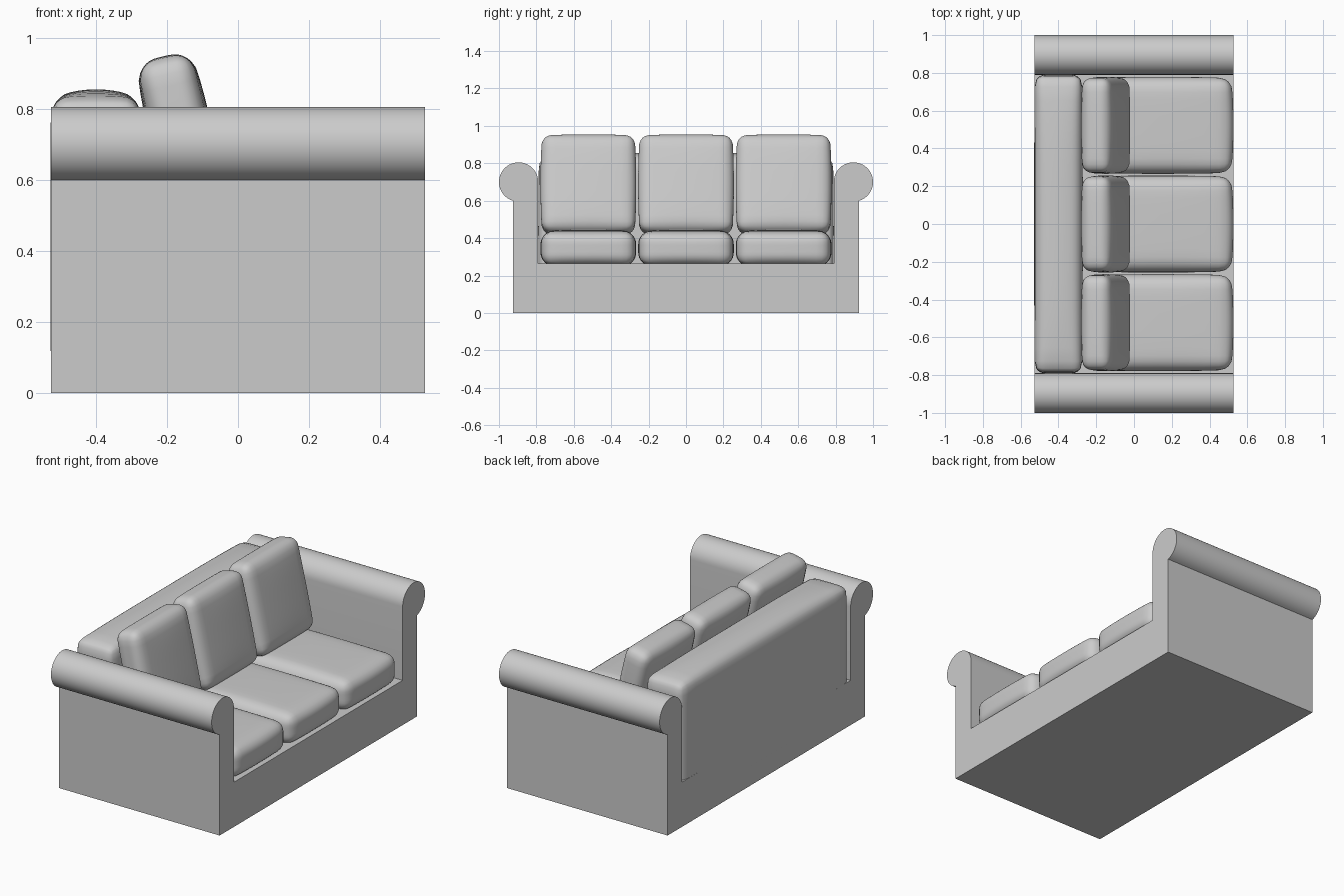
import bpy, bmesh
from math import sin, cos, pi, radians
from mathutils import Vector, Matrix

if "Cube" in bpy.data.objects:
    bpy.data.objects.remove(bpy.data.objects["Cube"])


def finish(bm, name, angle=35):
    bmesh.ops.recalc_face_normals(bm, faces=bm.faces[:])
    for f in bm.faces:
        f.smooth = True
    me = bpy.data.meshes.new(name)
    bm.to_mesh(me)
    bm.free()
    me.set_sharp_from_angle(angle=radians(angle))
    ob = bpy.data.objects.new(name, me)
    bpy.context.collection.objects.link(ob)
    return ob


def cushion(name, center, size, r, crown, tilt=0.0):
    """Rounded box whose faces swell by crown[axis]; size includes the swell."""
    bm = bmesh.new()
    bmesh.ops.create_cube(bm, size=2)
    bmesh.ops.subdivide_edges(bm, edges=bm.edges[:], cuts=15, use_grid_fill=True)
    half = [s / 2 - c for s, c in zip(size, crown)]
    for v in bm.verts:
        t = [sin(pi / 2 * c) for c in v.co]          # denser rows near the edges
        p = Vector([a * h for a, h in zip(t, half)])
        core = Vector([max(-(h - r), min(h - r, a)) for a, h in zip(p, half)])
        p = core + (p - core).normalized() * r
        n = [a / h for a, h in zip(p, half)]
        for i in range(3):
            j, k = (i + 1) % 3, (i + 2) % 3
            p[i] += crown[i] * n[i] * (1 - n[j] ** 2) * (1 - n[k] ** 4)
        v.co = p
    bm.transform(Matrix.Rotation(tilt, 4, 'Y'))
    ob = finish(bm, name, 60)
    ob.location = center
    return ob


# Frame: base and rolled arms as one cross-section extruded along x
roll_y, roll_z, roll_r = 0.895, 0.70, 0.105
half = [(0.925, 0.0)]
for i in range(33):
    a = radians(-73 + 253 * i / 32)
    half.append((roll_y + roll_r * cos(a), roll_z + roll_r * sin(a)))
half.append((0.79, 0.265))
profile = half + [(-y, z) for y, z in reversed(half)]
bm = bmesh.new()
face = bm.faces.new([bm.verts.new((-0.527, y, z)) for y, z in profile])
ext = bmesh.ops.extrude_face_region(bm, geom=[face], use_keep_orig=True)
bmesh.ops.translate(bm, vec=(1.054, 0, 0),
                    verts=[g for g in ext['geom'] if isinstance(g, bmesh.types.BMVert)])
finish(bm, "sofa_frame")

# Padded backrest behind the cushions
cushion("backrest", (-0.4, 0, 0.44), (0.258, 1.58, 0.83), 0.05, (0.003, 0.004, 0.025))

# Seat and back cushions, three of each
for i, y in enumerate((-0.522, 0, 0.522)):
    cushion(f"seat_cushion_{i + 1}", (0.127, y, 0.345), (0.8, 0.512, 0.2), 0.06,
            (0.012, 0.008, 0.01))
    cushion(f"back_cushion_{i + 1}", (-0.15, y, 0.685), (0.178, 0.512, 0.54), 0.05,
            (0.012, 0.008, 0.008), radians(-13))
